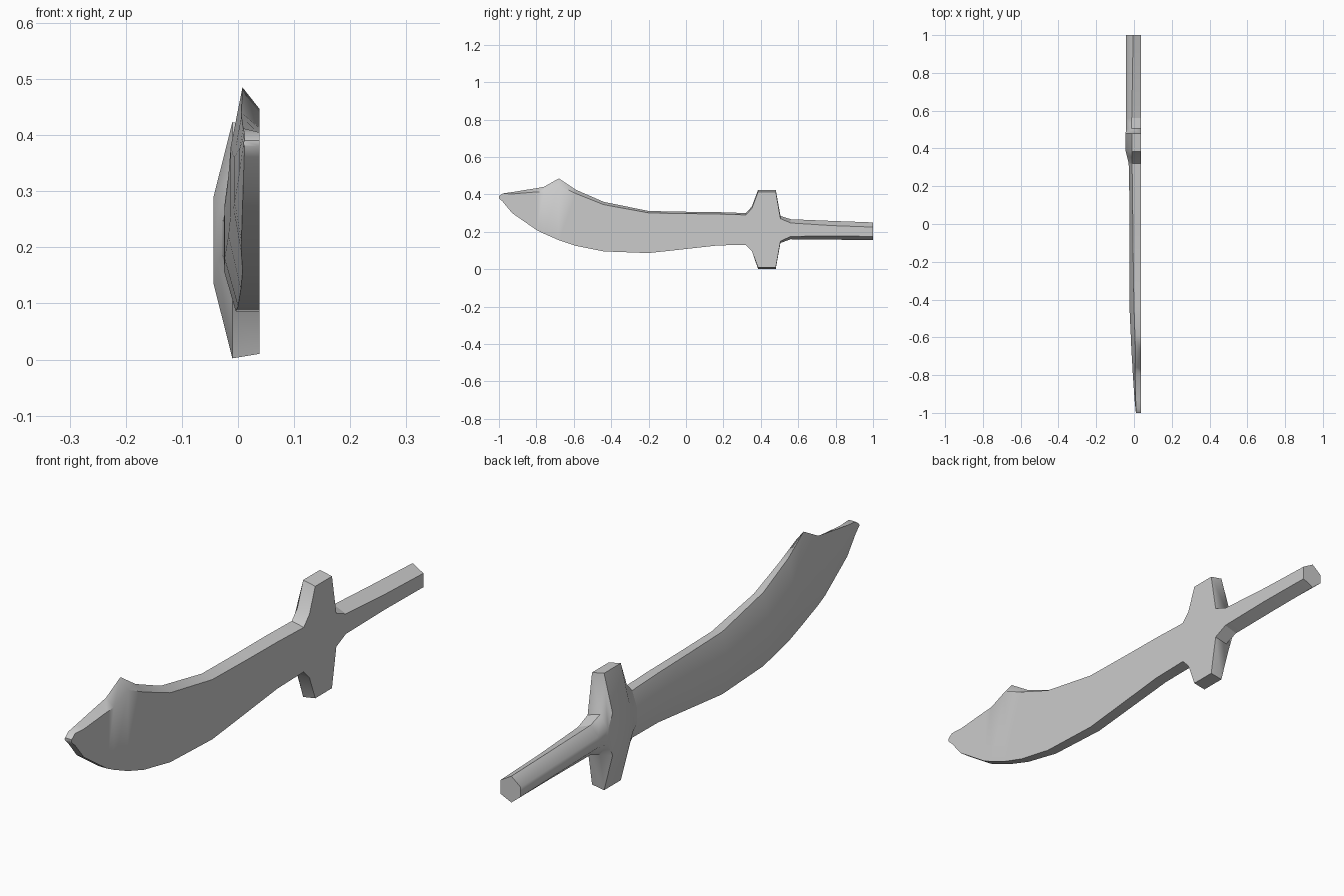
import bpy, bmesh, math

RIGHT_X = 0.038   # flat side shared by the whole sword


def ring(bm, y, zb, zt, edge, left, ct, cb):
    """Six-sided section: flat on +x, bulging to -x, optional corner cuts."""
    h = zt - zb
    pts = [(edge, zb), (RIGHT_X, zb + cb), (RIGHT_X, zt - ct), (edge, zt),
           (left, zb + 0.68 * h), (left, zb + 0.32 * h)]
    return [bm.verts.new((x, y, z)) for x, z in pts]


def loft(name, stations, cap_start=False, cap_end=False):
    bm = bmesh.new()
    rings = [ring(bm, *s) for s in stations]
    for a, b in zip(rings, rings[1:]):
        for i in range(6):
            j = (i + 1) % 6
            bm.faces.new((a[i], a[j], b[j], b[i]))
    if cap_start:
        bm.faces.new(rings[0])
    if cap_end:
        bm.faces.new(rings[-1])
    # The lofts are open where they meet, so orient from a known winding
    for f in bm.faces:
        f.normal_flip()
    bm.normal_update()
    if cap_start:
        bmesh.ops.recalc_face_normals(bm, faces=bm.faces)
    if cap_end:
        bmesh.ops.recalc_face_normals(bm, faces=bm.faces)
    mesh = bpy.data.meshes.new(name)
    bm.to_mesh(mesh)
    bm.free()
    obj = bpy.data.objects.new(name, mesh)
    bpy.context.collection.objects.link(obj)
    bpy.ops.object.select_all(action='DESELECT')
    obj.select_set(True)
    bpy.context.view_layer.objects.active = obj
    bpy.ops.object.shade_smooth_by_angle(angle=math.radians(50))
    return obj


# Stations: y, bottom z, top z, edge x, bulge x, top cut, bottom cut
neck = (0.32, 0.13, 0.30, -0.01, -0.028, 0.01, 0.0)
collar = (0.56, 0.16, 0.267, -0.012, -0.042, 0.02, 0.015)

# Curved blade with a clipped point
loft("blade", [
    (-1.00, 0.380, 0.390, 0.012, 0.010, 0.0, 0.0),
    (-0.98, 0.361, 0.405, 0.011, 0.008, 0.0, 0.0),
    (-0.93, 0.300, 0.412, 0.009, 0.003, 0.01, 0.0),
    (-0.80, 0.210, 0.433, 0.006, -0.006, 0.02, 0.0),
    (-0.76, 0.190, 0.440, 0.006, -0.008, 0.025, 0.0),
    (-0.68, 0.155, 0.485, 0.008, -0.013, 0.038, 0.0),
    (-0.59, 0.125, 0.425, 0.005, -0.017, 0.02, 0.0),
    (-0.44, 0.095, 0.360, 0.000, -0.024, 0.015, 0.0),
    (-0.20, 0.086, 0.311, -0.004, -0.025, 0.01, 0.0),
    (0.00, 0.108, 0.307, -0.006, -0.023, 0.01, 0.0),
    (0.17, 0.127, 0.305, -0.008, -0.025, 0.01, 0.0),
    neck], cap_start=True)

# Cross guard
loft("guard", [
    neck,
    (0.352, 0.097, 0.335, -0.01, -0.036, 0.01, 0.0),
    (0.385, 0.002, 0.423, -0.01, -0.044, 0.01, 0.008),
    (0.480, 0.002, 0.423, -0.01, -0.044, 0.01, 0.008),
    (0.505, 0.140, 0.285, -0.012, -0.043, 0.015, 0.01),
    collar])

# Faceted grip with a closed end
loft("grip", [
    collar,
    (0.78, 0.158, 0.258, -0.008, -0.042, 0.025, 0.02),
    (1.00, 0.155, 0.250, -0.005, -0.042, 0.025, 0.02)], cap_end=True)
